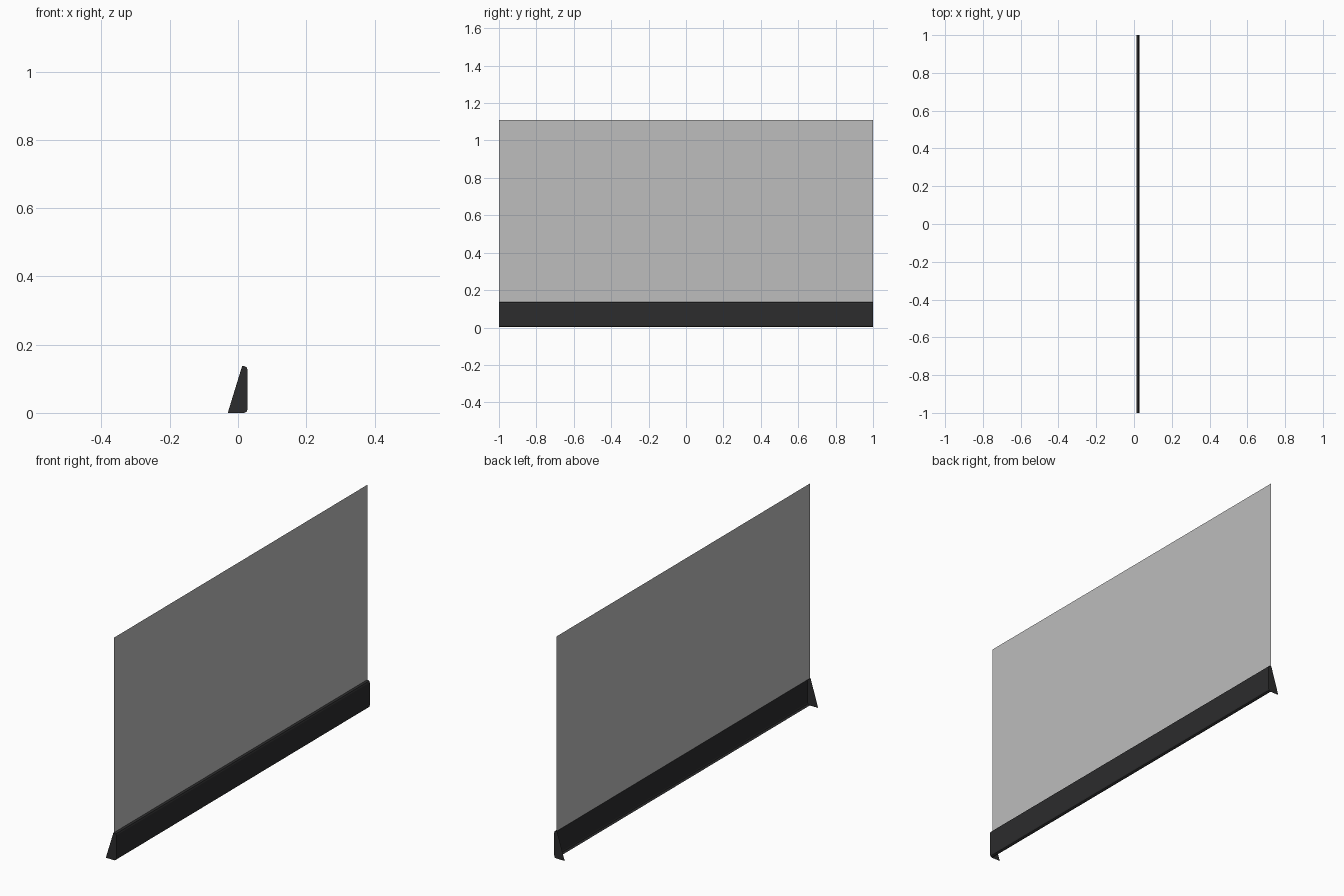
import bpy

if "Cube" in bpy.data.objects:
    bpy.data.objects.remove(bpy.data.objects["Cube"])


def material(name, rgb):
    m = bpy.data.materials.new(name)
    m.diffuse_color = (*rgb, 1.0)
    m.use_nodes = True
    m.node_tree.nodes["Principled BSDF"].inputs["Base Color"].default_value = m.diffuse_color
    return m


def make(name, verts, faces, mat):
    me = bpy.data.meshes.new(name)
    me.from_pydata(verts, [], faces)
    me.materials.append(mat)
    ob = bpy.data.objects.new(name, me)
    bpy.context.collection.objects.link(ob)
    return ob


def sheet(name, profile, mat):
    """Open shell: sweep an (x, z) profile along the full length in y."""
    n = len(profile)
    verts = [(x, y, z) for y in (-1, 1) for x, z in profile]
    faces = [(i, n + i, n + i + 1, i + 1) for i in range(n - 1)]
    return make(name, verts, faces, mat)


black = material("black_rail", (0.025, 0.025, 0.026))
grey = material("grey_glass", (0.51, 0.51, 0.51))

# Outer rail cover: rounded top lip, upright wall, rounded bottom lip
cover = [(0.012, 0.137), (0.019, 0.137), (0.025, 0.134), (0.028, 0.127),
         (0.028, 0.012), (0.026, 0.005), (0.021, 0.002), (0.014, 0.002)]
rail = sheet("rail_cover", cover[::-1], black)

# Wedge-shaped end plates
wedge = [(-0.03, 0.0), (0.019, 0.0), (0.026, 0.004), (0.028, 0.012),
         (0.028, 0.127), (0.025, 0.134), (0.019, 0.137), (0.012, 0.137)]
for label, y in (("front", -1), ("back", 1)):
    order = range(len(wedge)) if y < 0 else reversed(range(len(wedge)))
    make(label + "_end_plate", [(x, y, z) for x, z in wedge], [tuple(order)], black)

# Thin glass pane standing in the rail
sheet("glass_pane", [(0.014, 0.136), (0.014, 1.11)], grey)
